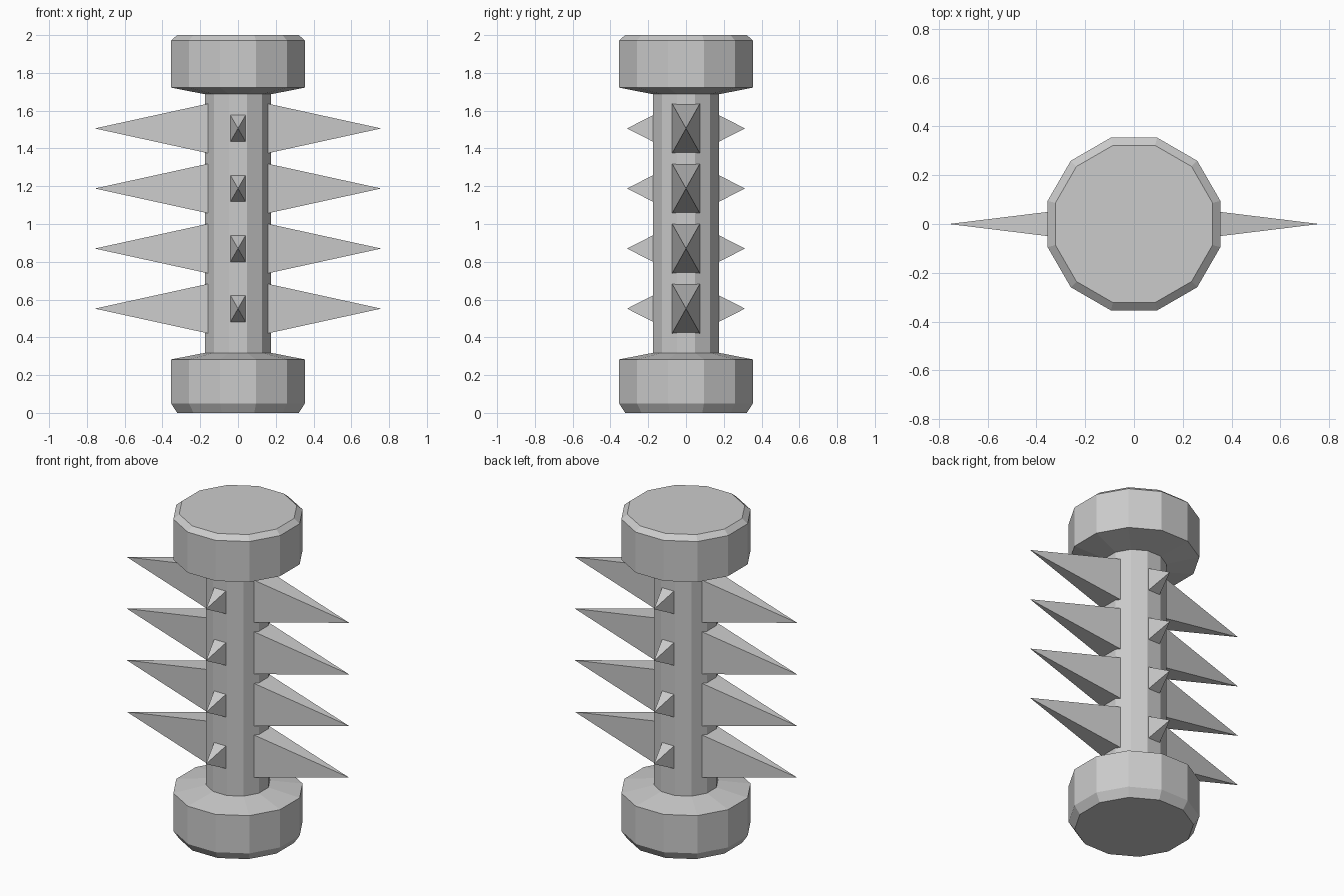
import bpy, bmesh, math

if "Cube" in bpy.data.objects:
    bpy.data.objects.remove(bpy.data.objects["Cube"])

grey = bpy.data.materials.new("plain grey")
grey.diffuse_color = (0.6, 0.6, 0.6, 1)
grey.use_nodes = True
grey.node_tree.nodes["Principled BSDF"].inputs["Base Color"].default_value = grey.diffuse_color


def make_object(name, bm):
    bmesh.ops.recalc_face_normals(bm, faces=bm.faces)
    mesh = bpy.data.meshes.new(name)
    bm.to_mesh(mesh)
    bm.free()
    mesh.materials.append(grey)
    ob = bpy.data.objects.new(name, mesh)
    bpy.context.collection.objects.link(ob)


def lathe(name, profile, sides=12):
    """Solid of stacked rings; profile gives (flat-side radius, z)."""
    bm = bmesh.new()
    rings = []
    for r, z in profile:
        R = r / math.cos(math.pi / sides)
        rings.append([bm.verts.new((R * math.cos((i + 0.5) * math.tau / sides),
                                    R * math.sin((i + 0.5) * math.tau / sides), z))
                      for i in range(sides)])
    for a, b in zip(rings, rings[1:]):
        for i in range(sides):
            j = (i + 1) % sides
            bm.faces.new((a[i], a[j], b[j], b[i]))
    bm.faces.new(rings[0])
    bm.faces.new(rings[-1])
    make_object(name, bm)


def spike(name, angle, z, base, tip, half_w, half_h):
    """Four-sided pyramid pointing outward at the given angle."""
    bm = bmesh.new()
    c, s = round(math.cos(angle)), round(math.sin(angle))
    ring = [bm.verts.new((c * base - s * u * half_w, s * base + c * u * half_w, z + v * half_h))
            for u, v in ((-1, -1), (1, -1), (1, 1), (-1, 1))]
    apex = bm.verts.new((c * tip, s * tip, z))
    bm.faces.new(ring)
    for i in range(4):
        bm.faces.new((ring[i], ring[(i + 1) % 4], apex))
    make_object(name, bm)


# post with chamfered end drums, one continuous profile
lathe("post", [(0.322, 0), (0.354, 0.05), (0.354, 0.283), (0.175, 0.318),
               (0.175, 1.687), (0.354, 1.722), (0.354, 1.972), (0.322, 2)])

# four tiers: long spikes left and right, short ones front and back
for tier in range(4):
    z = 0.552 + 0.318 * tier
    for k in range(4):
        if k % 2 == 0:
            spike(f"long_spike_{tier}_{k}", k * math.pi / 2, z, 0.15, 0.758, 0.0745, 0.133)
        else:
            spike(f"short_spike_{tier}_{k}", k * math.pi / 2, z, 0.165, 0.312, 0.043, 0.075)
